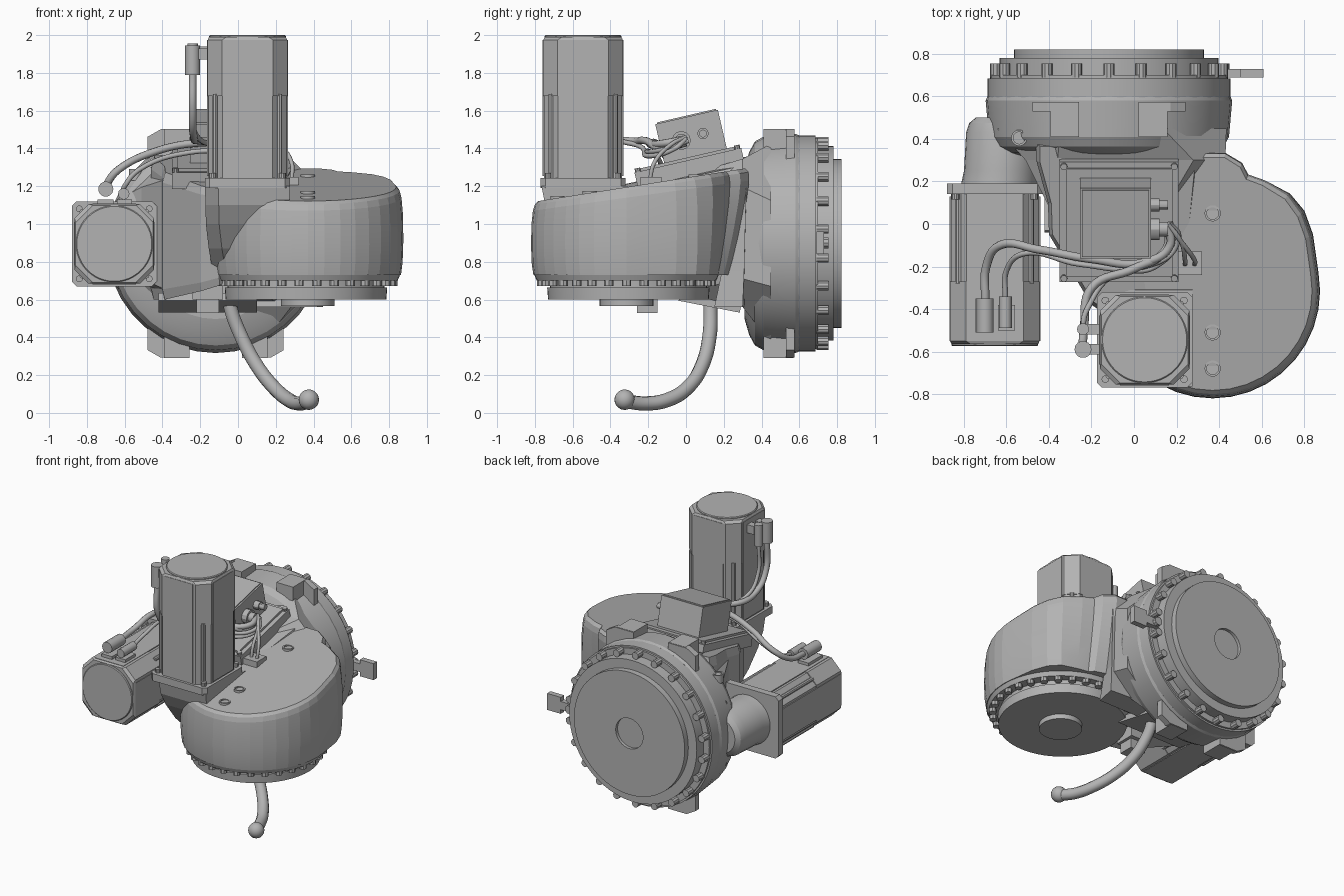
import bpy, bmesh, math
from mathutils import Matrix, Vector

grey = bpy.data.materials.new("casting grey")
grey.diffuse_color = (0.45, 0.45, 0.45, 1)
TO_BACK = Matrix.Rotation(-math.pi / 2, 4, 'X')    # local z -> +y
TO_FRONT = Matrix.Rotation(math.pi / 2, 4, 'X')    # local z -> -y
UP = Matrix.Identity(4)


def finish(ob, smooth=30):
    ob.data.materials.append(grey)
    if smooth and ob.type == 'MESH':
        bpy.ops.object.select_all(action='DESELECT')
        ob.select_set(True)
        bpy.context.view_layer.objects.active = ob
        bpy.ops.object.shade_smooth_by_angle(angle=math.radians(smooth))
    return ob


def loft(name, rings, loc=(0, 0, 0), rot=UP, smooth=30):
    """Skin a stack of equal-sized rings and cap both ends."""
    bm = bmesh.new()
    vs = [[bm.verts.new(p) for p in r] for r in rings]
    n = len(vs[0])
    for a, b in zip(vs, vs[1:]):
        for i in range(n):
            bm.faces.new((a[i], a[(i + 1) % n], b[(i + 1) % n], b[i]))
    bm.faces.new(vs[0])
    bm.faces.new(vs[-1])
    bmesh.ops.recalc_face_normals(bm, faces=bm.faces)
    me = bpy.data.meshes.new(name)
    bm.to_mesh(me)
    bm.free()
    ob = bpy.data.objects.new(name, me)
    bpy.context.collection.objects.link(ob)
    ob.matrix_world = Matrix.Translation(loc) @ rot
    return finish(ob, smooth)


def circle(r, z, n=48, c=(0, 0)):
    return [(c[0] + r * math.cos(2 * math.pi * i / n), c[1] + r * math.sin(2 * math.pi * i / n), z)
            for i in range(n)]


def lathe(name, profile, loc, rot=UP, n=48, smooth=30):
    return loft(name, [circle(r, z, n) for z, r in profile], loc, rot, smooth)


def octagon(h, c, z):
    q = h - c
    return [(x, y, z) for x, y in ((h, -q), (h, q), (q, h), (-q, h), (-h, q), (-h, -q), (-q, -h), (q, -h))]


def box(name, lo, hi, loc=(0, 0, 0), rot=UP):
    (a, b, c), (d, e, f) = lo, hi
    return loft(name, [[(a, b, z), (d, b, z), (d, e, z), (a, e, z)] for z in (c, f)], loc, rot, 0)


def tube(name, pts, r):
    cu = bpy.data.curves.new(name, 'CURVE')
    cu.dimensions = '3D'
    cu.bevel_depth = r
    cu.bevel_resolution = 3
    cu.resolution_u = 8
    cu.use_fill_caps = True
    sp = cu.splines.new('BEZIER')
    sp.bezier_points.add(len(pts) - 1)
    for bp, p in zip(sp.bezier_points, pts):
        bp.co = p
        bp.handle_left_type = bp.handle_right_type = 'AUTO'
    ob = bpy.data.objects.new(name, cu)
    bpy.context.collection.objects.link(ob)
    return finish(ob)


# rear joint: bowl, stepped flange and shallow centre recess
RX, RZ = -0.118, 0.897
rear = (RX, 0, RZ)
lathe("rear_bowl", [(0.31, 0.40), (0.335, 0.485), (0.365, 0.54), (0.41, 0.565), (0.58, 0.58), (0.6, 0.572)],
      rear, TO_BACK, 36, 15)
lathe("rear_flange", [(0.58, 0.572), (0.685, 0.572), (0.685, 0.56), (0.70, 0.56), (0.70, 0.515), (0.78, 0.515),
                      (0.78, 0.447), (0.822, 0.447), (0.822, 0.11), (0.80, 0.11)], rear, TO_BACK, 64)
for i in range(22):
    a = 2 * math.pi * (i + 0.5) / 22
    lathe("rear_bolt", [(0.69, 0.026), (0.755, 0.026)],
          (RX + 0.54 * math.cos(a), 0, RZ + 0.54 * math.sin(a)), TO_BACK, 10)

# four mounting ears on the bowl, mirrored both ways, with a chamfered outer corner
for sx in (-1, 1):
    for sz in (-1, 1):
        for name, y0, y1, ear in (
                ("ear_block", 0.41, 0.57, ((0.14, 0.35), (0.275, 0.35), (0.275, 0.607), (0.14, 0.607))),
                ("ear_rib", 0.53, 0.575, ((0.14, 0.35), (0.36, 0.35), (0.36, 0.565), (0.29, 0.605), (0.14, 0.605)))):
            loft(name, [[(RX + sx * x, y, RZ + sz * z) for x, z in ear] for y in (y0, y1)], smooth=0)

# pointer tab on the flange
box("pointer_arm", (0.28, 0.69, 0.87), (0.52, 0.73, 0.93))
box("pointer_end", (0.5, 0.69, 0.84), (0.61, 0.73, 0.96))
for x in (0.33, 0.42):
    lathe("pointer_bolt", [(0.69, 0.03), (0.755, 0.03)], (x, 0, 0.9), TO_BACK, 10)

# wrist drum: round outline fairing into the bowl, with a sloping top
DX, DY = 0.37, -0.315


def slope(y):
    return 1.245 + 0.158 * y


outline = [(DX + 0.503 * math.cos(math.radians(a)), DY + 0.503 * math.sin(math.radians(a)))
           for a in range(150, 371, 10)]
outline += [(0.84, -0.05), (0.80, 0.06), (0.735, 0.15), (0.62, 0.22), (0.54, 0.25), (0.51, 0.31),
            (0.43, 0.36), (-0.1, 0.36), (-0.2, 0.1)]
rings = []
for t, s in ((0, 0.98), (0.15, 0.997), (0.4, 1.005), (0.7, 1.0), (0.88, 0.985), (0.96, 0.965), (1, 0.93)):
    ring = []
    for x, y in outline:
        px, py = DX + (x - DX) * s, DY + (y - DY) * s
        py -= max(0, py - 0.1) * 0.5 * (1 - t)      # back edge leans towards the bowl
        ring.append((px, py, 0.73 + t * (slope(py) - 0.73)))
    rings.append(ring)
loft("wrist_drum", rings, smooth=8)

# lower output flange with a ring of bolts and a centre boss
lathe("drum_seat", [(0.70, 0.475), (0.735, 0.49)], (DX, DY, 0), n=48)
lathe("lower_flange", [(0.60, 0.40), (0.60, 0.425), (0.665, 0.43), (0.665, 0.415), (0.71, 0.415)],
      (0.36, -0.305, 0), n=64)
lathe("lower_boss", [(0.565, 0.142), (0.61, 0.142)], (DX, DY, 0), n=40)
for i in range(30):
    a = 2 * math.pi * i / 30
    lathe("lower_bolt", [(0.672, 0.025), (0.71, 0.025)],
          (DX + 0.45 * math.cos(a), DY + 0.45 * math.sin(a), 0), n=8)

# neck casting between bowl and drum
neck = [(-0.4, -0.05), (-0.405, 0.1), (-0.46, 0.3), (-0.46, 0.38), (0.2, 0.38), (0.3, 0.3),
        (0.25, -0.2), (-0.1, -0.45), (-0.2, -0.38)]
rings = []
for t, s in ((0, 0.97), (0.08, 1), (0.92, 1), (1, 0.96)):
    ring = []
    for x, y in neck:
        low = 0.6 + max(0, x + 0.35) * 0.3
        top = 1.285 + 0.22 * min(y, 0.36) - max(0, x) * 0.15
        ring.append((x * s, y * s, low + t * (top - low)))
    rings.append(ring)
loft("neck", rings, smooth=0)

# flare that widens the neck out to the bowl
loft("neck_flare", [[(x, y, z) for x, z in (
    (x0, z0 + c), (x0, z1 - c), (x0 + c, z1), (x1 - c, z1), (x1, z1 - c), (x1, z0 + c), (x1 - c, z0), (x0 + c, z0))]
    for y, x0, x1, z0, z1, c in ((0.08, -0.4, 0.2, 0.61, 1.28, 0.05), (0.3, -0.51, 0.43, 0.56, 1.345, 0.15),
                                 (0.45, -0.645, 0.435, 0.37, 1.425, 0.3))], smooth=0)
loft("neck_web", [[(0.08, 0.15 + d, z), (0.42, 0.15 + d, z), (0.45, 0.3 + d / 5, z), (0.0, 0.33, z)]
                  for z, d in ((0.56, 0), (0.75, 0.04), (1.22, 0.1))], smooth=0)

# sloping cover plate and junction box on the neck
tilt = Matrix.Rotation(math.radians(13), 4, 'X')
pc = (-0.07, 0, 1.335)
box("cover_plate", (-0.28, -0.28, -0.09), (0.28, 0.3, 0.0), pc, tilt)
box("cover_rim", (-0.25, -0.25, 0.0), (0.25, 0.27, 0.015), pc, tilt)
box("junction_box", (-0.185, -0.115, 0.0), (0.15, 0.225, 0.225), pc, tilt)
box("junction_lid", (-0.175, -0.105, 0.225), (0.14, 0.215, 0.232), pc, tilt)
for y, z, r in ((0.0, 0.11, 0.05), (0.12, 0.12, 0.03)):
    p = Vector(pc) + tilt @ Vector((0.14, y, z))
    lathe("cable_gland", [(0, r), (0.05, r), (0.05, r * 0.7), (0.09, r * 0.7)], p,
          Matrix.Rotation(math.pi / 2, 4, 'Y'), 12)
for x in (-0.26, 0.26):
    for y in (-0.26, 0.28):
        lathe("cover_screw", [(0, 0.016), (0.02, 0.016)], Vector(pc) + tilt @ Vector((x, y, 0)), tilt, 10)
box("cable_clamp", (0.21, -0.24, 1.18), (0.32, -0.13, 1.25))

# round plugs on the castings
for x, y, z in ((DX, 0.05, slope(0.05)), (DX, -0.51, slope(-0.51)), (DX, -0.68, slope(-0.68)),
                (-0.54, 0.405, 1.28)):
    lathe("plug", [(-0.05, 0.038), (0.01, 0.038), (0.01, 0.028), (0.002, 0.028)], (x, y, z), n=20)


# servo motor: square flange, chamfered body, round end cap, corner bolts
def motor(name, loc, rot):
    loft(name + "_flange", [octagon(0.225, 0.025, z) for z in (0, 0.05)], loc, rot, 0)
    loft(name + "_body", [octagon(0.207, 0.075, z) for z in (0.05, 0.46)], loc, rot, 0)
    loft(name + "_upper", [octagon(0.211, 0.075, 0.46), octagon(0.211, 0.075, 0.74), octagon(0.204, 0.09, 0.755)],
         loc, rot, 0)
    lathe(name + "_cap", [(0.74, 0.203), (0.76, 0.203), (0.765, 0.198)], loc, rot, 48)
    for k in range(4):
        turn = Matrix.Rotation(k * math.pi / 2, 4, 'Z')
        box(name + "_panel", (-0.115, 0.2, 0.06), (0.115, 0.214, 0.74), loc, rot @ turn)
        p = Vector(loc) + rot @ turn @ Vector((0.185, 0.185, 0))
        lathe(name + "_bolt", [(0.04, 0.018), (0.075, 0.018)], p, rot, 10)
        p = Vector(loc) + rot @ turn @ Vector((0.17, 0.17, 0))
        lathe(name + "_rod", [(0.05, 0.014), (0.47, 0.014)], p, rot, 8)


motor("top_motor", (0.05, -0.545, 1.19), Matrix.Diagonal((1, 1, 1.058, 1)))
motor("side_motor", (-0.655, 0.19, 0.895), TO_FRONT)

# tapered pedestal under the upright motor
loft("motor_pedestal", [[(a + 0.07, b, z), (c, b, z), (c, d, z), (a, d, z), (a, b + 0.1, z)]
                        for a, b, c, d, z in (
    (-0.13, -0.45, 0.2, -0.25, 0.72), (-0.155, -0.6, 0.22, -0.25, 0.87), (-0.17, -0.69, 0.25, -0.25, 1.0),
    (-0.172, -0.745, 0.27, -0.25, 1.1), (-0.175, -0.765, 0.275, -0.31, 1.2))], smooth=0)

# rounded gearbox behind the side motor
loft("side_gearbox", [circle(r, z, 28, c) for z, r, c in (
    (0.18, 0.18, (-0.635, -0.895)), (0.25, 0.175, (-0.625, -0.895)), (0.43, 0.175, (-0.615, -0.895)),
    (0.475, 0.16, (-0.615, -0.895)), (0.5, 0.13, (-0.615, -0.895)))], (0, 0, 0), TO_BACK, 30)

# underside plate and plug housing
box("under_plate", (-0.32, -0.16, -0.012), (0.2, 0.17, 0.03), (-0.1, 0.12, 0.575),
    Matrix.Rotation(math.radians(-11), 4, 'X'))
box("under_plug", (-0.24, -0.27, 0.6), (-0.08, -0.12, 0.76))
box("under_plug_tip", (-0.22, -0.26, 0.53), (-0.1, -0.15, 0.61))

# hanging hose with a ball end
tube("hose", [(-0.05, 0.13, 0.66), (-0.04, 0.13, 0.56), (0.015, 0.125, 0.41), (0.1, 0.085, 0.25),
              (0.19, 0.01, 0.135), (0.27, -0.1, 0.068), (0.325, -0.22, 0.05), (0.375, -0.32, 0.062)], 0.038)
lathe("hose_ball", [(0.054 * math.sin(a), max(0.003, 0.054 * math.cos(a)))
                    for a in [math.pi * (k / 10 - 0.5) for k in range(11)]], (0.375, -0.325, 0.07), n=20)

# motor connectors
box("side_socket_large", (-0.745, -0.51, 1.09), (-0.66, -0.35, 1.13))
lathe("side_connector_large", [(0, 0.04), (0.16, 0.04)], (-0.70, -0.35, 1.185), TO_FRONT, 14)
box("side_socket_small", (-0.64, -0.5, 1.09), (-0.56, -0.38, 1.13))
lathe("side_connector_small", [(0, 0.03), (0.15, 0.03)], (-0.605, -0.34, 1.16), TO_FRONT, 14)
for y, r, z0 in ((-0.59, 0.04, 1.79), (-0.495, 0.028, 1.8)):
    lathe("top_connector", [(0, r), (0.155, r)], (-0.24, y, z0), UP, 14)
    box("top_socket", (-0.22, y - 0.025, z0 + 0.08), (-0.15, y + 0.025, z0 + 0.14))

# cables from the motors to the junction box
tube("side_power_cable", [(-0.70, -0.36, 1.185), (-0.695, -0.2, 1.21), (-0.63, -0.1, 1.29), (-0.45, -0.12, 1.38),
                          (-0.2, -0.165, 1.43), (0.05, -0.18, 1.42), (0.17, -0.1, 1.43), (0.15, 0, 1.45)], 0.02)
tube("side_signal_cable", [(-0.605, -0.35, 1.16), (-0.6, -0.22, 1.2), (-0.52, -0.14, 1.29), (-0.25, -0.19, 1.38),
                           (0.05, -0.2, 1.38), (0.2, -0.1, 1.4), (0.17, 0.01, 1.44)], 0.013)
tube("top_power_cable", [(-0.24, -0.59, 1.8), (-0.24, -0.585, 1.6), (-0.235, -0.48, 1.47), (-0.2, -0.3, 1.44),
                         (0.0, -0.21, 1.44), (0.15, -0.12, 1.4), (0.16, 0, 1.43)], 0.02)
tube("top_signal_cable", [(-0.24, -0.495, 1.8), (-0.24, -0.49, 1.6), (-0.22, -0.4, 1.47), (-0.1, -0.24, 1.41),
                          (0.1, -0.2, 1.36), (0.21, -0.06, 1.4), (0.17, 0, 1.45)], 0.013)
for x in (0.24, 0.285):
    tube("clamp_cable", [(x, -0.19, 1.24), (x, -0.17, 1.32), (0.22, -0.08, 1.42), (0.16, 0, 1.46)], 0.011)
